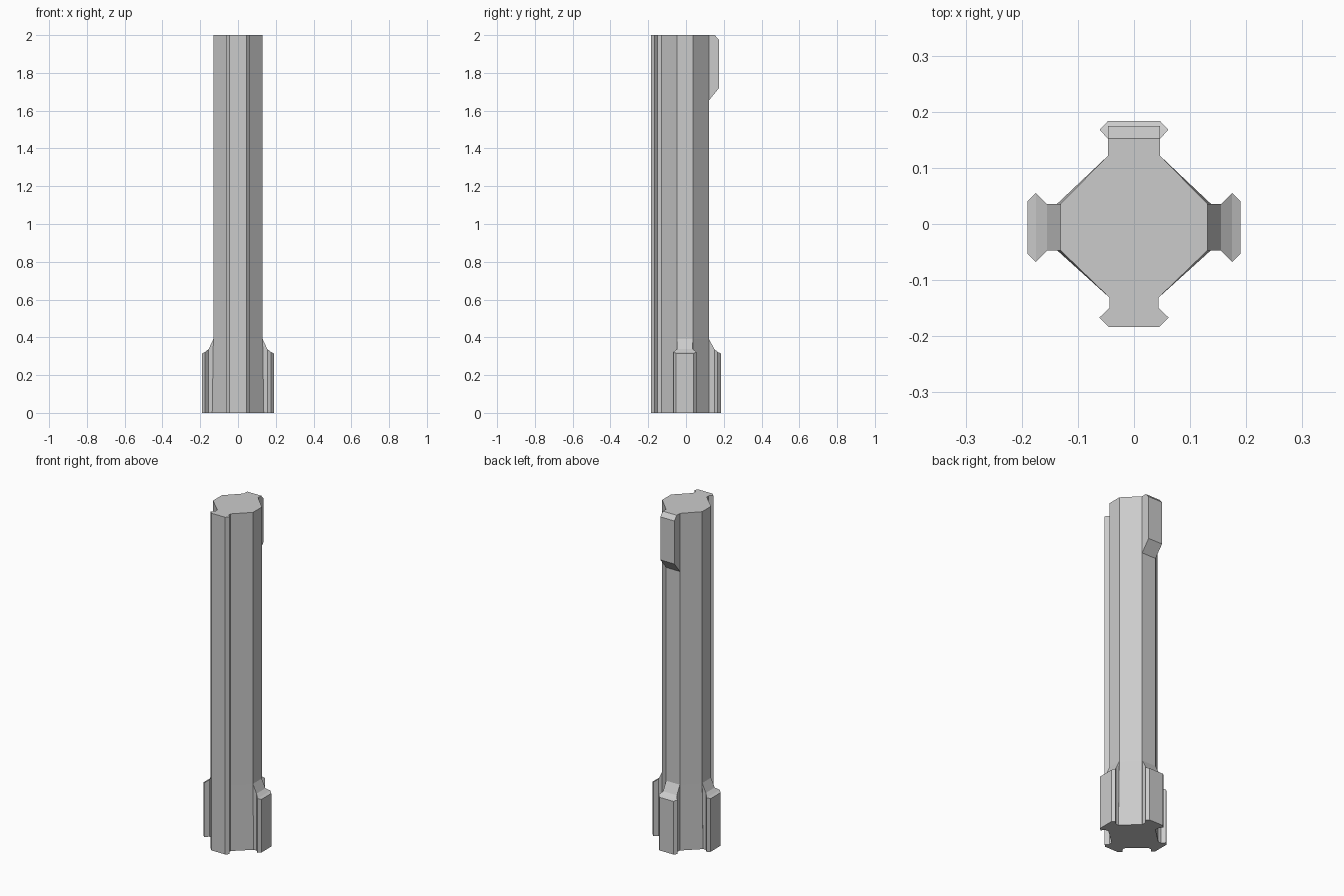
import bpy, bmesh
from mathutils import Matrix

if "Cube" in bpy.data.objects:
    bpy.data.objects.remove(bpy.data.objects["Cube"])


def finish(name, bm):
    bmesh.ops.recalc_face_normals(bm, faces=bm.faces[:])
    mesh = bpy.data.meshes.new(name)
    bm.to_mesh(mesh)
    bm.free()
    obj = bpy.data.objects.new(name, mesh)
    bpy.context.collection.objects.link(obj)
    return obj


def loft(name, rings):
    """Skin closed rings of points and cap both ends."""
    bm = bmesh.new()
    loops = [[bm.verts.new(p) for p in ring] for ring in rings]
    n = len(loops[0])
    for a, b in zip(loops, loops[1:]):
        for i in range(n):
            j = (i + 1) % n
            bm.faces.new((a[i], a[j], b[j], b[i]))
    bm.faces.new(loops[0])
    bm.faces.new(loops[-1])
    return finish(name, bm)


def rib(name, rows, transform):
    """Flared rib along +x; rows are (distance, half width, top height)."""
    rings = [[transform @ v for v in map(vec, (
        (r, -w, 0), (r, w, 0), (r, w, z), (r, -w, z)))] for r, w, z in rows]
    return loft(name, rings)


def vec(p):
    return Matrix.Translation(p).to_translation()


# Shaft with its full-height front rib, slightly wider at the foot
def shaft_ring(side, z):
    half = [(0.045, -0.184), (0.062, -0.167), (0.044, -0.150), (0.044, -0.131),
            (side, -0.047), (side, 0.036), (0.046, 0.122)]
    return [(x, y, z) for x, y in half] + [(-x, y, z) for x, y in reversed(half)]


loft("shaft", [shaft_ring(0.137, 0), shaft_ring(0.131, 0.39), shaft_ring(0.131, 2)])

# Side ribs at the foot
side_rows = [(0.12, 0.0415, 0.39), (0.131, 0.0415, 0.39), (0.155, 0.0415, 0.338),
             (0.175, 0.0615, 0.322), (0.190, 0.0465, 0.315)]
shift = Matrix.Translation((0, -0.006, 0))
rib("right_foot_rib", side_rows, shift)
rib("left_foot_rib", side_rows, shift @ Matrix.Scale(-1, 4, (1, 0, 0)))

# Back rib at the foot
back_rows = [(0.11, 0.045, 0.39), (0.122, 0.045, 0.39), (0.150, 0.045, 0.338),
             (0.168, 0.061, 0.322), (0.184, 0.046, 0.315)]
rib("back_foot_rib", back_rows, Matrix.Rotation(1.5707963, 4, 'Z'))

# Chamfered block at the top of the back
block = [(0.122, 1.655), (0.175, 1.72), (0.175, 1.975), (0.152, 2.0), (0.122, 2.0)]
loft("top_back_block", [[(x, y, z) for y, z in block] for x in (-0.046, 0.046)])
